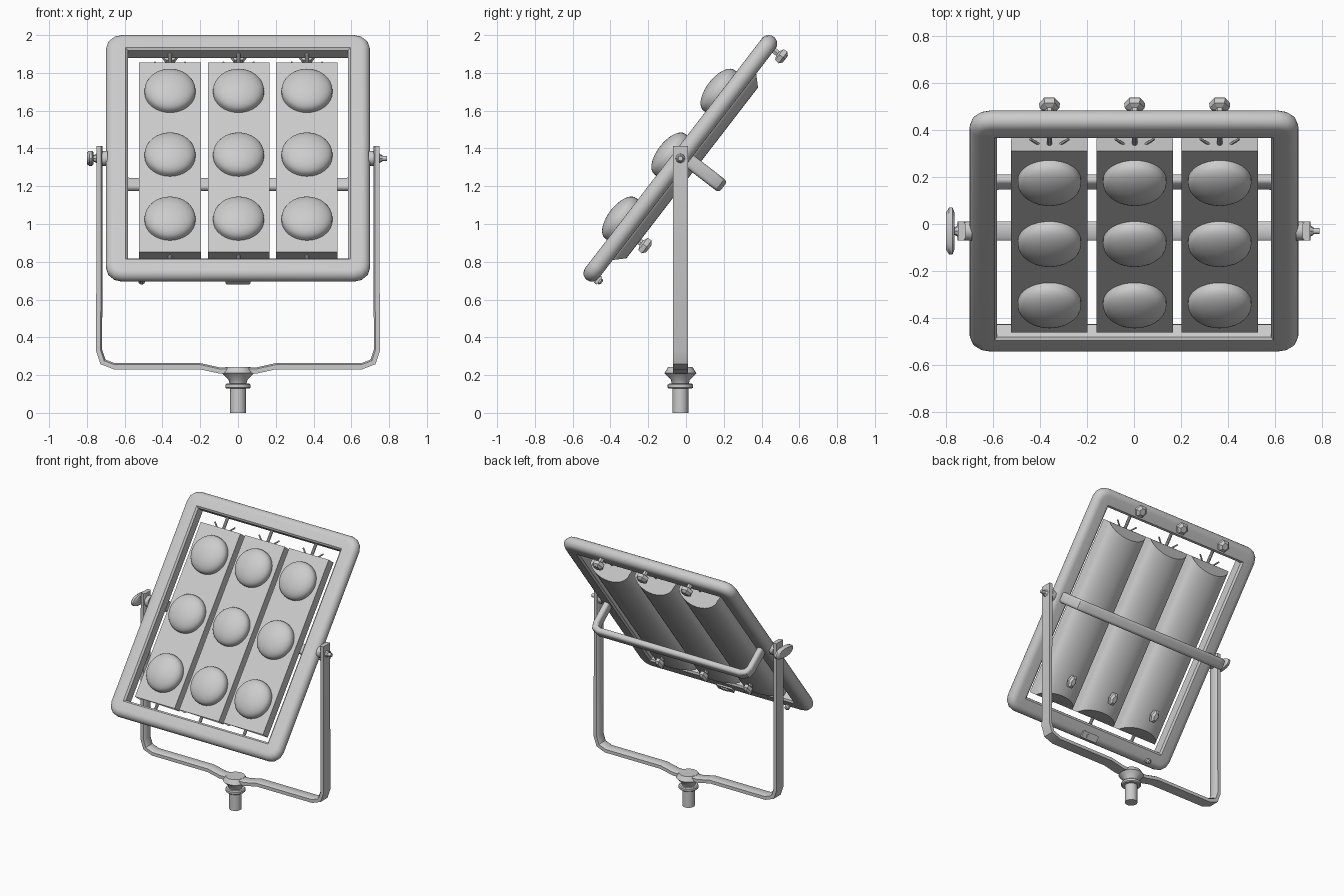
import bpy
from math import radians, sin, cos, pi
from mathutils import Matrix, Vector

cube = bpy.data.objects.get("Cube")
if cube:
    bpy.data.objects.remove(cube, do_unlink=True)

grey = bpy.data.materials.new("light grey")
grey.use_nodes = True
colour = (0.6, 0.6, 0.6, 1)
grey.diffuse_color = colour
grey.node_tree.nodes["Principled BSDF"].inputs["Base Color"].default_value = colour

# Panel space: x across, y up the tilted panel, z out of its lit side
PIVOT = Vector((0, -0.03, 1.3475))
PANEL = Matrix.Translation(PIVOT) @ Matrix.Rotation(radians(52.4), 4, 'X')
BASE = Matrix.Translation((0, -0.03, 0))


def turn(degrees, axis):
    return Matrix.Rotation(radians(degrees), 4, axis)


def make(name, verts, faces, matrix, angle=35):
    mesh = bpy.data.meshes.new(name)
    mesh.from_pydata([matrix @ Vector(v) for v in verts], [], faces)
    mesh.materials.append(grey)
    obj = bpy.data.objects.new(name, mesh)
    bpy.context.collection.objects.link(obj)
    bpy.ops.object.select_all(action='DESELECT')
    obj.select_set(True)
    bpy.context.view_layer.objects.active = obj
    bpy.ops.object.mode_set(mode='EDIT')
    bpy.ops.mesh.select_all(action='SELECT')
    bpy.ops.mesh.normals_make_consistent(inside=False)
    bpy.ops.object.mode_set(mode='OBJECT')
    bpy.ops.object.shade_smooth_by_angle(angle=radians(angle))
    return obj


def loft(name, rings, matrix, closed=False, angle=35):
    """Skin a list of equal rings, capped unless the loft is closed."""
    n, m = len(rings[0]), len(rings)
    faces = []
    for i in range(m if closed else m - 1):
        a, b = i * n, (i + 1) % m * n
        faces += [(a + k, a + (k + 1) % n, b + (k + 1) % n, b + k) for k in range(n)]
    if not closed:
        faces += [tuple(range(n)), tuple(range((m - 1) * n, m * n))]
    return make(name, [v for ring in rings for v in ring], faces, matrix, angle)


def sweep(name, path, section, matrix, closed=False):
    """Sweep a (sideways, across) section along a flat path with mitred joints."""
    pts = [Vector(p) for p in path]
    rings = []
    for i, p in enumerate(pts):
        last = pts[i - 1] if closed or i else None
        nxt = pts[(i + 1) % len(pts)] if closed or i < len(pts) - 1 else None
        d1 = (p - last).normalized() if last is not None else (nxt - p).normalized()
        d2 = (nxt - p).normalized() if nxt is not None else d1
        n1, n2 = Vector((d1.y, -d1.x)), Vector((d2.y, -d2.x))
        side = (n1 + n2) / (1 + n1.dot(n2))
        rings.append([(*(p + side * s), q) for s, q in section])
    return loft(name, rings, matrix, closed)


def lathe(name, profile, matrix, sides=24, sx=1, sy=1, angle=35):
    """Turn a (radius, height) profile round z, optionally squashed."""
    rings = [[(r * sx * cos(2 * pi * k / sides), r * sy * sin(2 * pi * k / sides), z)
              for k in range(sides)] for r, z in profile]
    return loft(name, rings, matrix, angle=angle)


def rounded(w, h, r, steps=4):
    """Corner-rounded rectangle, counter-clockwise."""
    out = []
    for k, (i, j) in enumerate(((1, 1), (-1, 1), (-1, -1), (1, -1))):
        for s in range(steps + 1):
            a = (k + s / steps) * pi / 2
            out.append((i * (w / 2 - r) + r * cos(a), j * (h / 2 - r) + r * sin(a)))
    return out


def at(x, y, z):
    return PANEL @ Matrix.Translation((x, y, z))


# Outer frame: round outside, flat inside
section = [(-0.045 + 0.045 * cos(a), 0.045 * sin(a))
           for a in [radians(-90 + 180 * i / 10) for i in range(11)]]
section += [(-0.105, 0.045), (-0.117, 0.033), (-0.117, -0.033), (-0.105, -0.045)]
sweep("frame", rounded(1.4, 1.624, 0.085, 3), section, PANEL, closed=True)

# Three lamp bars with curved backs, each with three domed lenses
W, FRONT, SIDE, BACK = 0.163, 0.04, -0.02, -0.097
outline = [(W, FRONT), (-W, FRONT)]
outline += [(-W * cos(pi * i / 16), SIDE + (BACK - SIDE) * sin(pi * i / 16)) for i in range(17)]


def bar_end(sign, length):
    return [(x, sign * (length - max(0, -0.035 - z)), z) for x, z in outline]


dome = [(0.135, 0.03), (0.135, 0.058)]
dome += [(0.135 * cos(radians(t)), 0.058 + 0.066 * sin(radians(t))) for t in range(10, 90, 10)]
dome += [(0.004, 0.124)]
knob = [(0.018, 0.03), (0.018, -0.035), (0.042, -0.045), (0.045, -0.07), (0.025, -0.085)]

for n, x in enumerate((-0.36, 0.003, 0.365), 1):
    bar = PANEL @ Matrix.Translation((x, 0, 0))
    loft(f"lamp_bar_{n}", [bar_end(-1, 0.655), bar_end(1, 0.61)], bar)
    for m, v in enumerate((-0.444, -0.016, 0.41), 1):
        lathe(f"lens_{n}_{m}", dome, at(x, v, 0), 32, angle=60)
    # Hanger rod with splayed stays, and the clamping knobs behind
    lathe(f"hanger_rod_{n}", [(0.011, 0), (0.011, 0.12)], at(x, 0.59, 0) @ turn(-90, 'X'), 10)
    for s in (-1, 1):
        lathe(f"hanger_stay_{n}_{s}", [(0.006, 0), (0.006, 0.06)],
              at(x + s * 0.04, 0.6, 0) @ turn(s * -45, 'Z') @ turn(-90, 'X') @ turn(s * -90, 'Y'
              ) @ turn(s * 90, 'Y'), 6)
    lathe(f"upper_knob_{n}", knob, at(x, 0.755, -0.035), 6, angle=20)
    lathe(f"lower_knob_{n}", knob, at(x, -0.48, -0.075), 6, 0.65, 1.1, angle=20)
    # Bottom end tab into the lower rail
    lathe(f"foot_rod_{n}", [(0.011, 0), (0.011, 0.1)], at(x, -0.62, 0) @ turn(90, 'X'), 10)

# Carrying handle behind the panel
handle = [(-0.63, 0.02), (-0.63, 0.20), (-0.617, 0.235), (-0.58, 0.25)]
handle += [(-x, y) for x, y in reversed(handle)]
sweep("rear_handle", handle, rounded(0.045, 0.076, 0.02),
      at(0, 0.018, 0) @ turn(-90, 'X'))

# Switch plate and cable screw on the back of the lower rail
plate = rounded(0.13, 0.05, 0.008, 2)
loft("switch_plate", [[(x, y, z) for x, y in plate] for z in (-0.04, -0.056)], at(0, -0.775, 0))
rocker = rounded(0.06, 0.025, 0.005, 2)
loft("switch_rocker", [[(x, y, z) for x, y in rocker] for z in (-0.05, -0.064)], at(0, -0.775, 0))
lathe("cable_screw", [(0.018, -0.03), (0.018, -0.065), (0.01, -0.072)], at(-0.51, -0.775, 0), 10)

# Yoke: a flat strap bent into a U with a dropped middle
half = [(0.733, 1.413), (0.735, 0.33), (0.715, 0.27), (0.655, 0.247), (0.2, 0.247), (0.1, 0.225)]
yoke = half + [(-x, z) for x, z in reversed(half)]
strap = [(-0.016, -0.04), (0.008, -0.04), (0.016, -0.028), (0.016, 0.028), (0.008, 0.04),
         (-0.016, 0.04)]
sweep("yoke", yoke, strap, BASE @ turn(90, 'X'))

# Mounting post, collar and flared socket
lathe("mounting_post", [(0.042, 0), (0.042, 0.17)], BASE)
lathe("post_collar", [(0.06, 0.128), (0.067, 0.134), (0.067, 0.149), (0.06, 0.155)], BASE)
lathe("yoke_socket", [(0.044, 0.15), (0.05, 0.175), (0.085, 0.21), (0.065, 0.242)], BASE, 16)

# Tilt pivots on both sides, with a wing grip on the right
for side, s in (("left", 1), ("right", -1)):
    pivot = Matrix.Translation(PIVOT) @ turn(s * 90, 'Y')
    lathe(f"{side}_pivot_bolt", [(0.013, 0.67), (0.013, 0.79)], pivot, 12)
    lathe(f"{side}_pivot_washer", [(0.04, 0.69), (0.04, 0.72)], pivot, 16)
    lathe(f"{side}_pivot_nut", [(0.028, 0.745), (0.016, 0.765)], pivot, 8)
wing = [(0.8, 0.765), (1, 0.773), (1, 0.787), (0.8, 0.8)]
lathe("tilt_wing_grip", wing, Matrix.Translation(PIVOT) @ turn(-90, 'Y'), 20, 0.04, 0.1)
